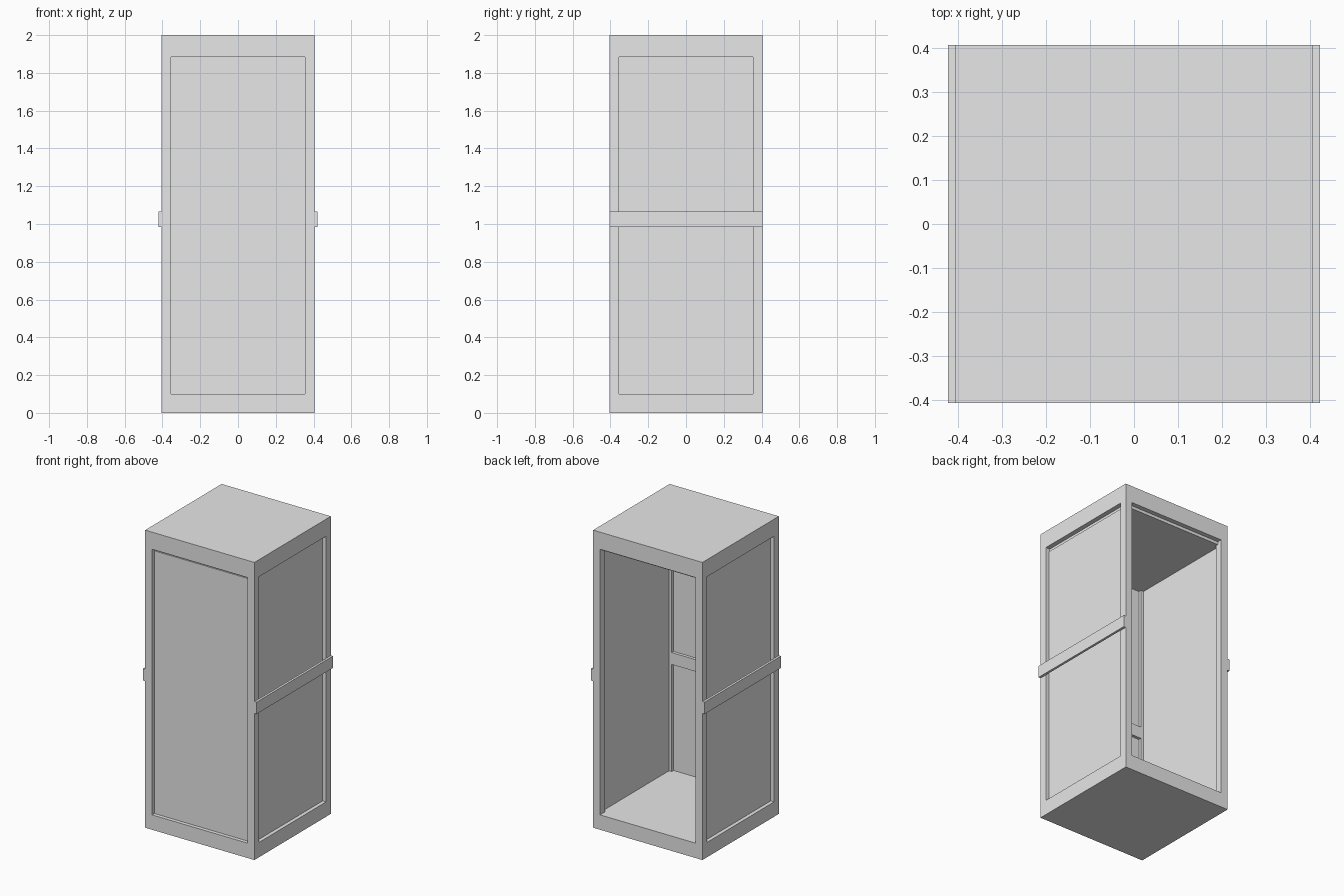
import bpy
import bmesh
from itertools import product
from mathutils import Vector

if "Cube" in bpy.data.objects:
    bpy.data.objects.remove(bpy.data.objects["Cube"])

HALF = 0.406             # half width of the cabinet
INNER = 0.355            # half width of the openings
FLOOR, LINTEL, TOP = 0.1, 1.885, 2.0
CEILING = 1.865
PANEL_IN, PANEL_OUT = 0.375, 0.381

grey = bpy.data.materials.new("plain_grey")
grey.use_nodes = True
colour = (0.8, 0.8, 0.8, 1)
grey.diffuse_color = colour
grey.node_tree.nodes["Principled BSDF"].inputs["Base Color"].default_value = colour


def finish(name, bm):
    bmesh.ops.recalc_face_normals(bm, faces=bm.faces)
    mesh = bpy.data.meshes.new(name)
    bm.to_mesh(mesh)
    bm.free()
    mesh.materials.append(grey)
    obj = bpy.data.objects.new(name, mesh)
    bpy.context.scene.collection.objects.link(obj)
    return obj


def box(name, low, high):
    low, high = Vector(low), Vector(high)
    bm = bmesh.new()
    bmesh.ops.create_cube(bm, size=1)
    for v in bm.verts:
        v.co = (low + high) / 2 + v.co * (high - low)
    return finish(name, bm)


# Frame: solid base and top joined by four corner posts, as one closed shell
side = (-HALF, -INNER, INNER, HALF)
grid = (side, side, (0, FLOOR, LINTEL, TOP))


def solid(cell):
    if min(cell) < 0 or max(cell) > 2:
        return False
    return cell[2] != 1 or (cell[0] != 1 and cell[1] != 1)


bm = bmesh.new()
for cell in product(range(3), repeat=3):
    if not solid(cell):
        continue
    for axis, step in product(range(3), (0, 1)):
        other = list(cell)
        other[axis] += 2 * step - 1
        if solid(tuple(other)):
            continue
        u, v = (axis + 1) % 3, (axis + 2) % 3
        corners = []
        for du, dv in ((0, 0), (1, 0), (1, 1), (0, 1)):
            p = [0, 0, 0]
            p[axis] = grid[axis][cell[axis] + step]
            p[u] = grid[u][cell[u] + du]
            p[v] = grid[v][cell[v] + dv]
            corners.append(bm.verts.new(p))
        bm.faces.new(corners)
bmesh.ops.remove_doubles(bm, verts=bm.verts, dist=0.0001)
finish("frame", bm)

# Ceiling board set just below the lintels
box("ceiling", (-PANEL_IN, -PANEL_IN, CEILING), (PANEL_IN, PANEL_IN, LINTEL))

# Recessed front panel; the back stays open
box("front_panel", (-INNER, -PANEL_OUT, FLOOR), (INNER, -PANEL_IN, CEILING))

# Rail on the inside of the front panel
box("inner_front_rail", (-INNER, -PANEL_IN, 0.82), (INNER, -INNER, 0.90))

# Side panels and outer rails
for name, s in (("left", 1), ("right", -1)):
    for part, near, far, depth, low, high in (
            ("panel", PANEL_IN, PANEL_OUT, INNER, FLOOR, CEILING),
            ("rail", HALF, 0.422, HALF, 0.985, 1.065)):
        a, b = sorted((s * near, s * far))
        box(f"{name}_{part}", (a, -depth, low), (b, depth, high))
